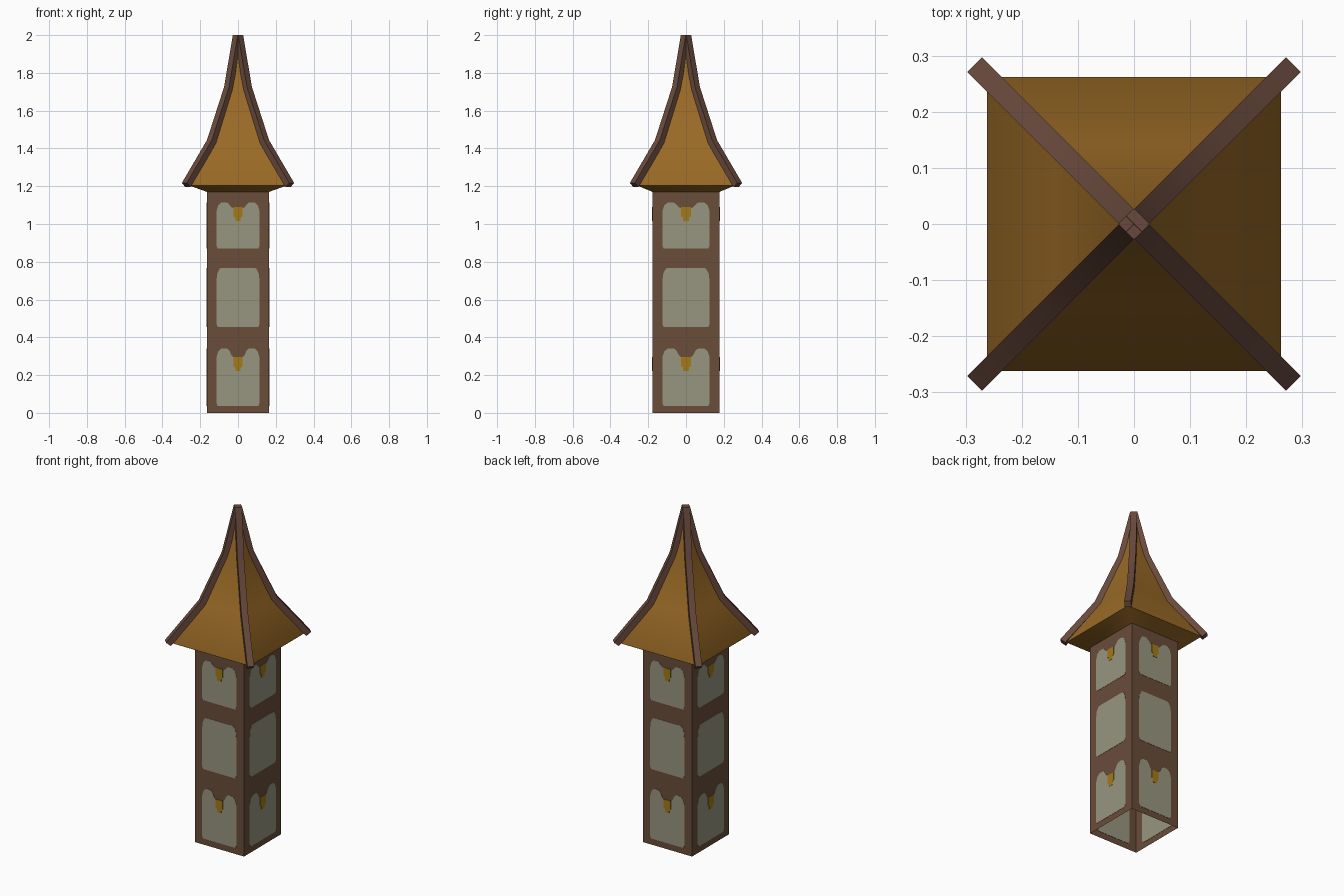
import bpy, bmesh, math
from mathutils import Vector, Matrix

if "Cube" in bpy.data.objects:
    bpy.data.objects.remove(bpy.data.objects["Cube"])


def material(name, hex_rgb):
    lin = []
    for i in (0, 2, 4):
        c = int(hex_rgb[i:i + 2], 16) / 255
        lin.append(c / 12.92 if c < 0.04 else ((c + 0.055) / 1.055) ** 2.4)
    m = bpy.data.materials.new(name)
    m.diffuse_color = (*lin, 1)
    m.use_nodes = True
    m.node_tree.nodes["Principled BSDF"].inputs["Base Color"].default_value = m.diffuse_color
    return m


TIMBER = material("brown timber", "6a4d3a")
BEAM = material("ridge timber", "68493c")
PLASTER = material("grey plaster", "979680")
ROOF = material("ochre roof", "9a6a26")
GOLD = material("gold ornament", "a37a16")


def finish(name, bm, mat, smooth=False):
    bmesh.ops.recalc_face_normals(bm, faces=bm.faces)
    me = bpy.data.meshes.new(name)
    bm.to_mesh(me)
    bm.free()
    me.materials.append(mat)
    ob = bpy.data.objects.new(name, me)
    bpy.context.collection.objects.link(ob)
    if smooth:
        bpy.context.view_layer.objects.active = ob
        ob.select_set(True)
        bpy.ops.object.shade_smooth_by_angle(angle=math.radians(40))
        ob.select_set(False)
    return ob


def loft(bm, rings):
    """Join rings of equal vertex count with quads."""
    rows = [[bm.verts.new(p) for p in r] for r in rings]
    n = len(rings[0])
    for a, b in zip(rows, rows[1:]):
        for i in range(n):
            j = (i + 1) % n
            bm.faces.new((a[i], a[j], b[j], b[i]))
    return rows


def rect(hx, hy, z):
    return [(-hx, -hy, z), (hx, -hy, z), (hx, hy, z), (-hx, hy, z)]


HX, HY, WALL_TOP = 0.164, 0.177, 1.17

# Tower shaft: four walls, open underneath
bm = bmesh.new()
loft(bm, [rect(HX, HY, 0), rect(HX, HY, WALL_TOP)])
finish("tower_walls", bm, TIMBER)

# Flared roof with a thin eave edge and a sloping soffit
bm = bmesh.new()
profile = [(0.262, 1.205), (0.262, 1.214), (0.142, 1.43), (0.056, 1.71), (0.004, 1.98)]
rings = [rect(HX, HY, WALL_TOP)] + [rect(a, a, z) for a, z in profile]
rows = loft(bm, rings)
bm.faces.new(rows[-1])
finish("roof", bm, ROOF, True)

# Curved ridge beams along the four hips
TOP_LINE = [(0.402, 1.217), (0.214, 1.444), (0.086, 1.725), (0.020, 2.0)]
LOW_LINE = [(0.375, 1.195), (0.184, 1.425), (0.052, 1.714), (0.000, 2.0)]
W = 0.0185
for k in range(4):
    bm = bmesh.new()
    rows = loft(bm, [[(r, -W, z), (r, W, z), (q, W, y), (q, -W, y)]
                     for (r, z), (q, y) in zip(TOP_LINE, LOW_LINE)])
    bm.faces.new(rows[0])
    bm.faces.new(rows[-1])
    bm.transform(Matrix.Rotation(math.radians(45 + 90 * k), 4, 'Z'))
    finish("ridge_beam_%d" % (k + 1), bm, BEAM, True)


def mirrored(half):
    """Complete an outline given as its right half, from bottom to top."""
    return half + [(-u, z) for u, z in reversed(half)]


def lobed(z0, zt, notch):
    return mirrored([(0.94, z0), (1, z0 + 0.015), (1, zt - 0.05), (0.92, zt - 0.018),
                     (0.76, zt - 0.002), (0.52, zt - 0.002), (0.38, zt - 0.018),
                     (0.30, zt - notch * 0.8), (0.2, zt - notch)])


def ornament(zt):
    return mirrored([(0.12, zt - 0.075), (0.13, zt - 0.055), (0.21, zt - 0.05), (0.21, zt)])


UPPER = lobed(0.87, 1.117, 0.035)
MIDDLE = mirrored([(0.94, 0.455), (1, 0.47), (1, 0.70), (0.96, 0.74), (0.84, 0.765), (0.7, 0.768)])
LOWER = lobed(0.037, 0.344, 0.05)
PAINT = [("upper_panel", UPPER, PLASTER, 0.0015), ("middle_panel", MIDDLE, PLASTER, 0.0015),
         ("lower_panel", LOWER, PLASTER, 0.0015), ("upper_ornament", ornament(1.09), GOLD, 0.003),
         ("lower_ornament", ornament(0.297), GOLD, 0.003)]

# Painted panels: thin plates through each wall, visible inside and out
for k, side in enumerate(("front", "right", "back", "left")):
    dist, half = ((HY, 0.114), (HX, 0.125))[k % 2]
    for name, outline, mat, t in PAINT:
        bm = bmesh.new()
        rows = loft(bm, [[(u * half, -dist + s * t, z) for u, z in outline] for s in (-1, 1)])
        for r in rows:
            bm.faces.new(r)
        bm.transform(Matrix.Rotation(math.radians(90 * k), 4, 'Z'))
        finish(side + "_" + name, bm, mat)
